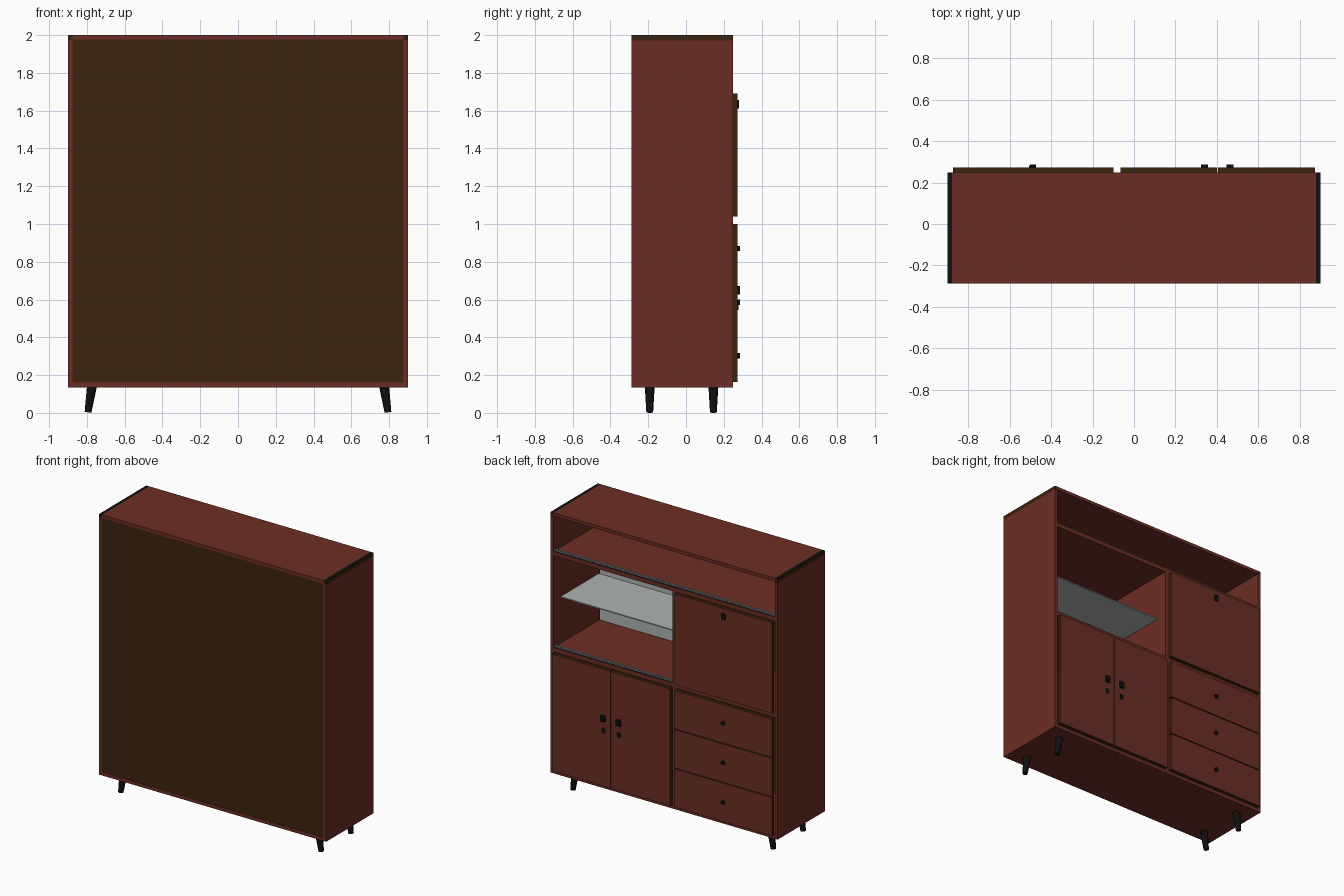
import bpy, bmesh, math
from mathutils import Vector

if "Cube" in bpy.data.objects:
    bpy.data.objects.remove(bpy.data.objects["Cube"])


def material(name, rgb):
    m = bpy.data.materials.new(name)
    m.diffuse_color = (*rgb, 1)
    m.use_nodes = True
    m.node_tree.nodes["Principled BSDF"].inputs["Base Color"].default_value = m.diffuse_color
    return m


RED = material("red_wood", (0.150, 0.027, 0.018))
BROWN = material("dark_brown_wood", (0.046, 0.017, 0.0045))
BLACK = material("black_metal", (0.005, 0.005, 0.005))
GLASS = material("pale_grey_glass", (0.42, 0.46, 0.45))


def finish(name, bm, mats):
    mesh = bpy.data.meshes.new(name)
    bm.to_mesh(mesh)
    bm.free()
    for m in mats:
        mesh.materials.append(m)
    ob = bpy.data.objects.new(name, mesh)
    bpy.context.collection.objects.link(ob)
    return ob


def box(name, x, y, z, mat, second=None, rule=None):
    """Box from (min, max) ranges; faces whose normal passes rule get the second colour."""
    bm = bmesh.new()
    bmesh.ops.create_cube(bm, size=1)
    for v in bm.verts:
        v.co = Vector([r[0] if c < 0 else r[1] for c, r in zip(v.co, (x, y, z))])
    bm.normal_update()
    if rule:
        for f in bm.faces:
            f.material_index = int(rule(f.normal))
    return finish(name, bm, [mat] + ([second] if second else []))


def cone(name, start, end, r1, r2, mat, sides=16):
    """Tapered round bar between two points."""
    a, b = Vector(start), Vector(end)
    bm = bmesh.new()
    bmesh.ops.create_cone(bm, cap_ends=True, segments=sides, radius1=r1, radius2=r2, depth=(b - a).length)
    turn = (b - a).to_track_quat('Z', 'Y')
    for v in bm.verts:
        v.co = turn @ v.co + (a + b) / 2
    ob = finish(name, bm, [mat])
    bpy.context.view_layer.objects.active = ob
    ob.select_set(True)
    bpy.ops.object.shade_smooth_by_angle(angle=math.radians(40))
    ob.select_set(False)
    return ob


BACK, FRONT = -0.288, 0.248      # carcass depth
FACE = 0.273                     # outer face of doors and drawers
IN = 0.877                       # inner face of the side panels

# Carcass: sides with dark end caps, top, bottom, shelves, dividers
for side, s in (("left", -1), ("right", 1)):
    xr = tuple(sorted((s * IN, s * 0.9)))
    box(f"{side}_side_panel", xr, (BACK, FRONT), (0.135, 1.972), RED)
    box(f"{side}_end_cap", xr, (BACK, FRONT), (1.972, 2.0), BROWN, BLACK, lambda n: n.z > 0.5)
box("top_panel", (-IN, IN), (BACK, FRONT), (1.977, 2.0), RED)
box("bottom_panel", (-IN, IN), (BACK, FRONT), (0.135, 0.16), RED)
box("upper_shelf", (-IN, IN), (BACK + 0.015, FRONT), (1.692, 1.722), RED)
box("middle_shelf", (-IN, IN), (BACK + 0.015, FRONT), (1.003, 1.035), RED)
box("upper_divider", (-0.098, -0.067), (BACK + 0.015, FRONT), (1.035, 1.692), RED)
box("lower_divider", (-0.098, -0.067), (BACK + 0.015, FRONT), (0.16, 1.003), RED)
box("back_panel", (-IN, IN), (BACK + 0.003, BACK + 0.015), (0.16, 1.977), BROWN)

# Display niche: mirror and glass shelf
box("niche_mirror", (-0.067, IN - 0.01), (-0.272, -0.266), (1.04, 1.688), GLASS)
box("glass_shelf", (-0.067, IN), (-0.266, 0.165), (1.361, 1.369), GLASS)

# Sliding tracks along the shelf fronts
for name, x0, z in (("upper", -IN, 1.722), ("middle", -0.067, 1.035)):
    box(f"{name}_track_base", (x0, IN), (0.212, 0.244), (z, z + 0.003), BLACK)
    for i, y in enumerate((0.215, 0.233)):
        box(f"{name}_track_rail_{i + 1}", (x0, IN), (y, y + 0.007), (z + 0.003, z + 0.008), GLASS)


def front(name, x, z):
    """Door or drawer front: red face, dark edges."""
    return box(name, x, (FRONT, FACE), z, BROWN, RED, lambda n: n.y > 0.5)


def plate(name, x, z, w, h, y=0.287):
    return box(name, (x - w / 2, x + w / 2), (FACE, y), (z - h / 2, z + h / 2), BLACK)


# Drop-down flap
front("flap_door", (-0.872, -0.1), (1.04, 1.69))
plate("flap_handle", -0.49, 1.633, 0.032, 0.045, 0.281)

# Drawers
for i in range(3):
    z0 = 0.163 + 0.281 * i
    front(f"drawer_front_{i + 1}", (-0.872, -0.1), (z0, z0 + 0.275))
    zc = 0.302 + 0.284 * i
    cone(f"drawer_knob_{i + 1}", (-0.487, FACE, zc), (-0.487, 0.286, zc), 0.014, 0.014, BLACK)

# Double doors with handles and key plates
for side, x, hx in (("left", (-0.065, 0.401), 0.34), ("right", (0.405, 0.872), 0.463)):
    front(f"{side}_door", x, (0.163, 1.0))
    plate(f"{side}_door_handle", hx, 0.65, 0.032, 0.045)
    plate(f"{side}_key_plate", hx, 0.56, 0.024, 0.033, 0.279)

# Splayed tapered legs
for sx in (-1, 1):
    for name, y in (("front", -0.192), ("back", 0.145)):
        cone(f"{name}_leg_{'left' if sx < 0 else 'right'}", (sx * 0.794, y, 0.003),
             (sx * 0.774, y, 0.137), 0.018, 0.026, BLACK)
